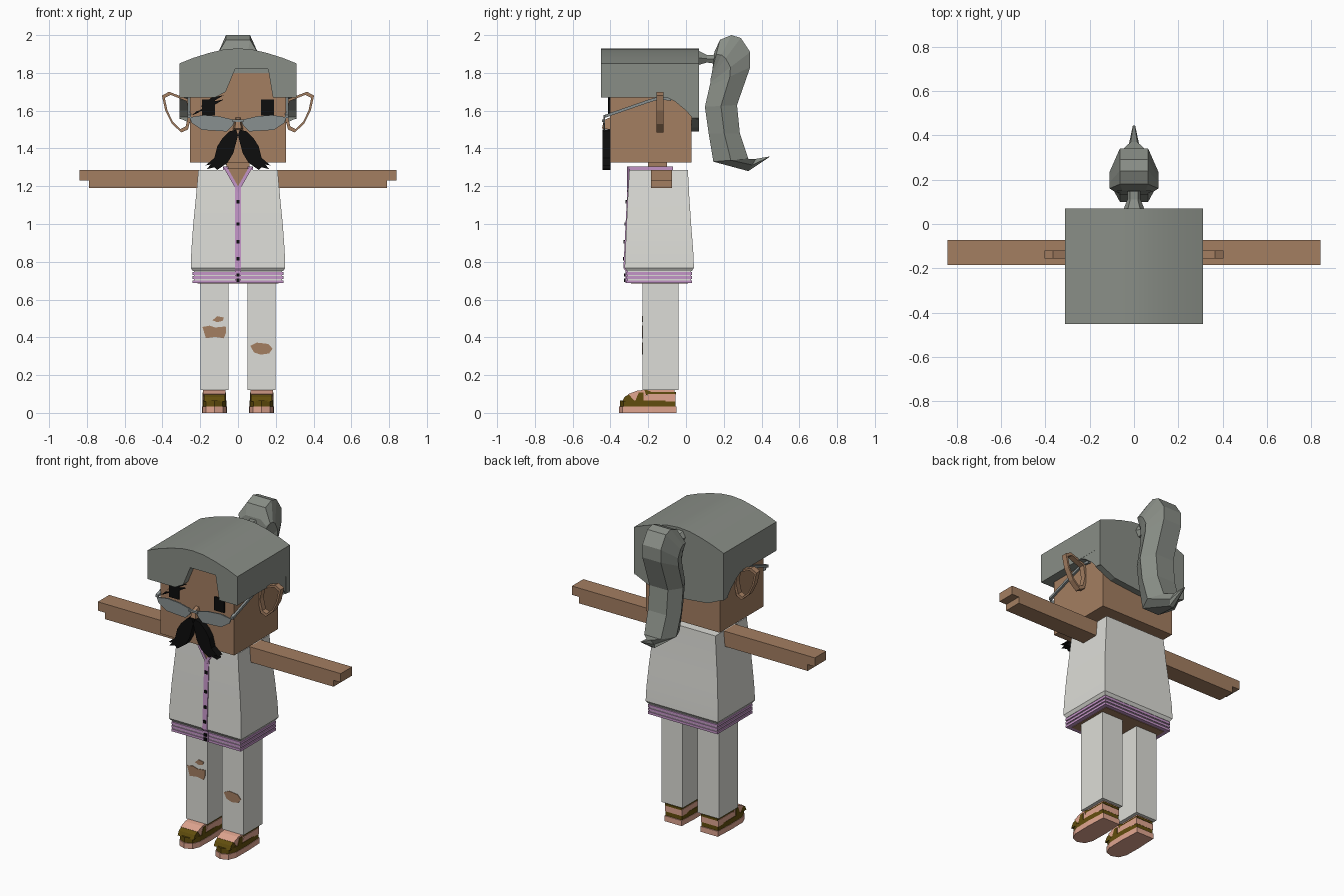
import bpy, bmesh, math
from mathutils import Vector

old = bpy.data.objects.get("Cube")
if old:
    bpy.data.objects.remove(old, do_unlink=True)


def material(name, r, g, b):
    m = bpy.data.materials.new(name)
    m.use_nodes = True
    m.diffuse_color = (r, g, b, 1)
    m.node_tree.nodes["Principled BSDF"].inputs["Base Color"].default_value = (r, g, b, 1)
    return m


HAIR = material("hair grey", .25, .27, .24)
SKIN = material("skin brown", .37, .21, .12)
CLOTH = material("off white cloth", .72, .72, .68)
LILAC = material("lilac trim", .55, .30, .57)
BLACK = material("black", .004, .004, .004)
SHOE = material("shoe pink", .75, .38, .28)
OLIVE = material("shoe olive", .12, .075, .004)
LENS = material("lens grey", .25, .28, .28)


def finish(name, bm, mat, smooth=False):
    bmesh.ops.recalc_face_normals(bm, faces=bm.faces)
    me = bpy.data.meshes.new(name)
    bm.to_mesh(me)
    bm.free()
    me.materials.append(mat)
    ob = bpy.data.objects.new(name, me)
    bpy.context.collection.objects.link(ob)
    if smooth:
        bpy.ops.object.select_all(action='DESELECT')
        ob.select_set(True)
        bpy.context.view_layer.objects.active = ob
        bpy.ops.object.shade_smooth_by_angle(angle=math.radians(25))
    return ob


def loft(name, rings, mat, closed=False, smooth=False):
    """Skin a row of equal-sized vertex rings."""
    bm = bmesh.new()
    rows = [[bm.verts.new(p) for p in ring] for ring in rings]
    n = len(rows[0])
    pairs = list(zip(rows, rows[1:])) + ([(rows[-1], rows[0])] if closed else [])
    for a, b in pairs:
        for i in range(n):
            j = (i + 1) % n
            bm.faces.new((a[i], a[j], b[j], b[i]))
    if not closed:
        bm.faces.new(rows[0])
        bm.faces.new(rows[-1])
    return finish(name, bm, mat, smooth)


def prism(name, pts, axis, lo, hi, mat, smooth=False):
    """Extrude a flat outline along one axis."""
    def place(p, t):
        return {'x': (t, p[0], p[1]), 'y': (p[0], t, p[1]), 'z': (p[0], p[1], t)}[axis]
    return loft(name, [[place(p, t) for p in pts] for t in (lo, hi)], mat, smooth=smooth)


def rect(x0, x1, y0, y1):
    return [(x0, y0), (x1, y0), (x1, y1), (x0, y1)]


def box(name, x0, x1, y0, y1, z0, z1, mat):
    return prism(name, rect(x0, x1, y0, y1), 'z', z0, z1, mat)


def flip(pts, s):
    return [(s * x, z) for x, z in pts]


# Head and neck
box("head", -.255, .255, -.402, .03, 1.325, 1.8, SKIN)
box("neck", -.06, .06, -.2, -.1, 1.26, 1.33, SKIN)
loft("nose", [[(-.028, -.4, 1.5), (.028, -.4, 1.5), (.012, -.4, 1.565), (-.012, -.4, 1.565)],
              [(-.018, -.445, 1.505), (.018, -.445, 1.505), (.01, -.435, 1.55), (-.01, -.435, 1.55)]], SKIN)

# Hair cap: arched block, fringe with a notch, side locks and back flap
arch = [(.31, 1.85), (.235, 1.88), (.155, 1.905), (.075, 1.924), (0, 1.93)]
arch += [(-x, z) for x, z in arch[-2::-1]]
prism("hair_cap", [(-.31, 1.67), (.31, 1.67)] + arch, 'y', -.395, .07, HAIR, True)
prism("hair_fringe", [(-.31, 1.67), (-.12, 1.67), (-.065, 1.7), (-.015, 1.82), (.16, 1.82),
                      (.185, 1.67), (.31, 1.67)] + arch, 'y', -.45, -.394, HAIR, True)
prism("hair_back", [(-.31, 1.56), (-.2, 1.51), (0, 1.49), (.2, 1.51), (.31, 1.56), (.31, 1.7),
                    (-.31, 1.7)], 'y', .03, .07, HAIR)
for s, side in ((1, "left"), (-1, "right")):
    prism(side + "_hair_lock", [(-.12, 1.68), (-.06, 1.65), (0, 1.6), (.035, 1.56), (.069, 1.555),
                                (.069, 1.68)], 'x', s * .25, s * .309, HAIR)


# Ponytail: six-sided rings given by a front point, a back point and a half width
def tail_ring(f, b, w):
    f, b = Vector((0, *f)), Vector((0, *b))
    m, o, i = f.lerp(b, .5), Vector((w, 0, 0)), Vector((w * .58, 0, 0))
    return [f - i, f + i, m + o, b + i, b - i, m - o]


loft("ponytail_tie", [tail_ring((.06, 1.84), (.06, 1.92), .05),
                      tail_ring((.11, 1.855), (.11, 1.895), .03),
                      tail_ring((.145, 1.85), (.145, 1.895), .03),
                      tail_ring((.19, 1.83), (.19, 1.92), .06)], HAIR)
loft("ponytail", [tail_ring(*r) for r in (
    ((.145, 1.85), (.15, 1.91), .09), ((.14, 1.82), (.18, 1.975), .11),
    ((.135, 1.79), (.24, 2.0), .11), ((.13, 1.77), (.29, 1.985), .11),
    ((.13, 1.75), (.34, 1.91), .11), ((.125, 1.73), (.34, 1.83), .11),
    ((.10, 1.62), (.27, 1.63), .11), ((.12, 1.48), (.285, 1.48), .11),
    ((.145, 1.33), (.33, 1.345), .1), ((.33, 1.28), (.37, 1.345), .025),
    ((.435, 1.35), (.445, 1.358), .006))], HAIR)

# Face details
hoop = [(.26, 1.66), (.30, 1.675), (.365, 1.70), (.403, 1.68), (.385, 1.6), (.35, 1.53),
        (.30, 1.485), (.265, 1.5), (.245, 1.58)]
lens = [(.015, 1.55), (.1, 1.57), (.18, 1.577), (.257, 1.565), (.245, 1.535), (.19, 1.498),
        (.06, 1.49), (.028, 1.52)]
whisker = [(0, 1.47), (.01, 1.5), (.045, 1.49), (.085, 1.45), (.11, 1.41), (.125, 1.35),
           (.172, 1.31), (.145, 1.315), (.165, 1.29), (.125, 1.3), (.11, 1.287), (.09, 1.3),
           (.055, 1.325), (.025, 1.375)]
temple = [(-.43, 1.57), (-.33, 1.605), (-.2, 1.65), (-.14, 1.668), (-.08, 1.66)]
for s, side in ((1, "left"), (-1, "right")):
    prism(side + "_eye", rect(s * .122, s * .19, 1.575, 1.66), 'y', -.409, -.4, BLACK)
    prism(side + "_lens", flip(lens, s), 'y', -.436, -.428, LENS)
    prism(side + "_moustache", flip(whisker, s), 'y', -.443, -.4, BLACK)
    loft(side + "_temple", [[(s * .25, y, z - .008), (s * .268, y, z - .008),
                             (s * .268, y, z + .008), (s * .25, y, z + .008)]
                            for y, z in temple], LENS)
    rings = []
    for x, z in hoop:
        u, v = .325 + (x - .325) * .8, 1.6 + (z - 1.6) * .84
        rings.append([(s * x, -.155, z), (s * x, -.12, z), (s * u, -.12, v), (s * u, -.155, v)])
    loft(side + "_hoop", rings, SKIN, closed=True)
prism("lens_bridge", rect(-.03, .03, 1.54, 1.552), 'y', -.445, -.43, LENS)

# Slanted lash strokes across the right eye
for k, (x, z, length) in enumerate(((-.215, 1.59, .14), (-.2, 1.62, .125), (-.245, 1.575, .06))):
    prism("lash_%d" % k, [(x, z), (x + length * .5, z + length * .2), (x + length, z + length * .5),
                          (x + length * .45, z + length * .38)], 'y', -.412, -.403, BLACK)

# Shirt
loft("shirt", [[(*p, z) for p in rect(-x, x, y0, y1)] for z, x, y0, y1 in (
    (.75, .238, -.312, .03), (.768, .25, -.325, .042), (.86, .247, -.321, .038),
    (1.0, .237, -.315, .027), (1.15, .222, -.308, .017), (1.285, .21, -.3, .01))],
    CLOTH, smooth=True)
box("hem_core", -.234, .234, -.31, .027, .692, .755, CLOTH)
for k, z in enumerate((.687, .709, .731)):
    box("hem_band_%d" % k, -.24, .24, -.316, .033, z, z + .015, LILAC)
box("hips", -.215, .215, -.29, .01, .684, .7, SKIN)
prism("neckline", [(-.06, 1.295), (0, 1.18), (.06, 1.295)], 'y', -.309, -.3, SKIN)
for s, side in ((1, "left"), (-1, "right")):
    prism(side + "_lapel", flip([(0, 1.165), (.08, 1.305), (.06, 1.305), (0, 1.2)], s),
          'y', -.313, -.3, LILAC)
    box(side + "_collar", min(s * .05, s * .08), max(s * .05, s * .08), -.3, -.07, 1.28, 1.305, LILAC)
box("collar_back", -.08, .08, -.09, -.07, 1.28, 1.3, LILAC)
prism("button_strip", [(-.31, 1.19), (-.32, 1.0), (-.331, .768), (-.32, .75), (-.32, .688),
                       (-.3, .688), (-.3, 1.19)], 'x', -.016, .016, LILAC)
for k, z in enumerate((1.118, 1.0, .905, .815, .73, .703)):
    y = -.321 if z < .75 else -.331 + (z - .768) * .05
    box("button_%d" % k, -.009, .009, y - .006, y + .004, z - .009, z + .009, BLACK)

# Limbs and shoes
sole = [(-.06, -.05), (.06, -.05), (.066, -.18), (.064, -.29), (.045, -.337), (0, -.355),
        (-.045, -.337), (-.064, -.29), (-.066, -.18)]
for s, side in ((1, "left"), (-1, "right")):
    prism(side + "_arm", flip([(.2, 1.285), (.84, 1.285), (.84, 1.23), (.79, 1.23), (.79, 1.19),
                               (.2, 1.19)], s), 'y', -.185, -.073, SKIN)
    c = s * .125
    box(side + "_leg", c - .074, c + .074, -.23, -.04, .12, .72, CLOTH)

    def layer(name, shrink, z0, z1, mat):
        prism(side + name, [(c + x * shrink, -.2 + (y + .2) * shrink) for x, y in sole],
              'z', z0, z1, mat)

    layer("_sole", 1, 0, .034, SHOE)
    layer("_shoe_welt", .96, .034, .066, OLIVE)
    w = .06
    # Shoe upper pieces from toe to heel
    for part, pts, mat, h in (
            ("_toe_cap", [(-.338, .06), (-.325, .085), (-.3, .1), (-.24, .112), (-.24, .06)], OLIVE, w - .004),
            ("_vamp", [(-.27, .06), (-.305, .1), (-.26, .117), (-.22, .122), (-.2, .06)], SHOE, w - .001),
            ("_quarter", [(-.24, .06), (-.2, .1), (-.055, .1), (-.055, .06)], SHOE, w),
            ("_shoe_collar", [(-.235, .095), (-.225, .128), (-.18, .11), (-.052, .11), (-.052, .097)], OLIVE, w - .003),
            ("_strap", [(-.27, .06), (-.25, .108), (-.225, .108), (-.225, .06)], OLIVE, w + .002)):
        prism(side + part, pts, 'x', c - h, c + h, mat)
    box(side + "_ankle", c - .052, c + .052, -.215, -.06, .1, .125, SHOE)

# Knee tears
tears = (("right_knee_tear", [(-.188, .455), (-.15, .462), (-.12, .452), (-.065, .458), (-.063, .425),
                              (-.075, .395), (-.12, .402), (-.17, .395)]),
         ("right_small_tear", [(-.135, .49), (-.11, .512), (-.075, .505), (-.08, .488), (-.11, .48)]),
         ("left_knee_tear", [(.065, .355), (.1, .372), (.16, .365), (.183, .34), (.165, .315),
                             (.12, .308), (.085, .32)]))
for name, pts in tears:
    prism(name, pts, 'y', -.234, -.228, SKIN)
